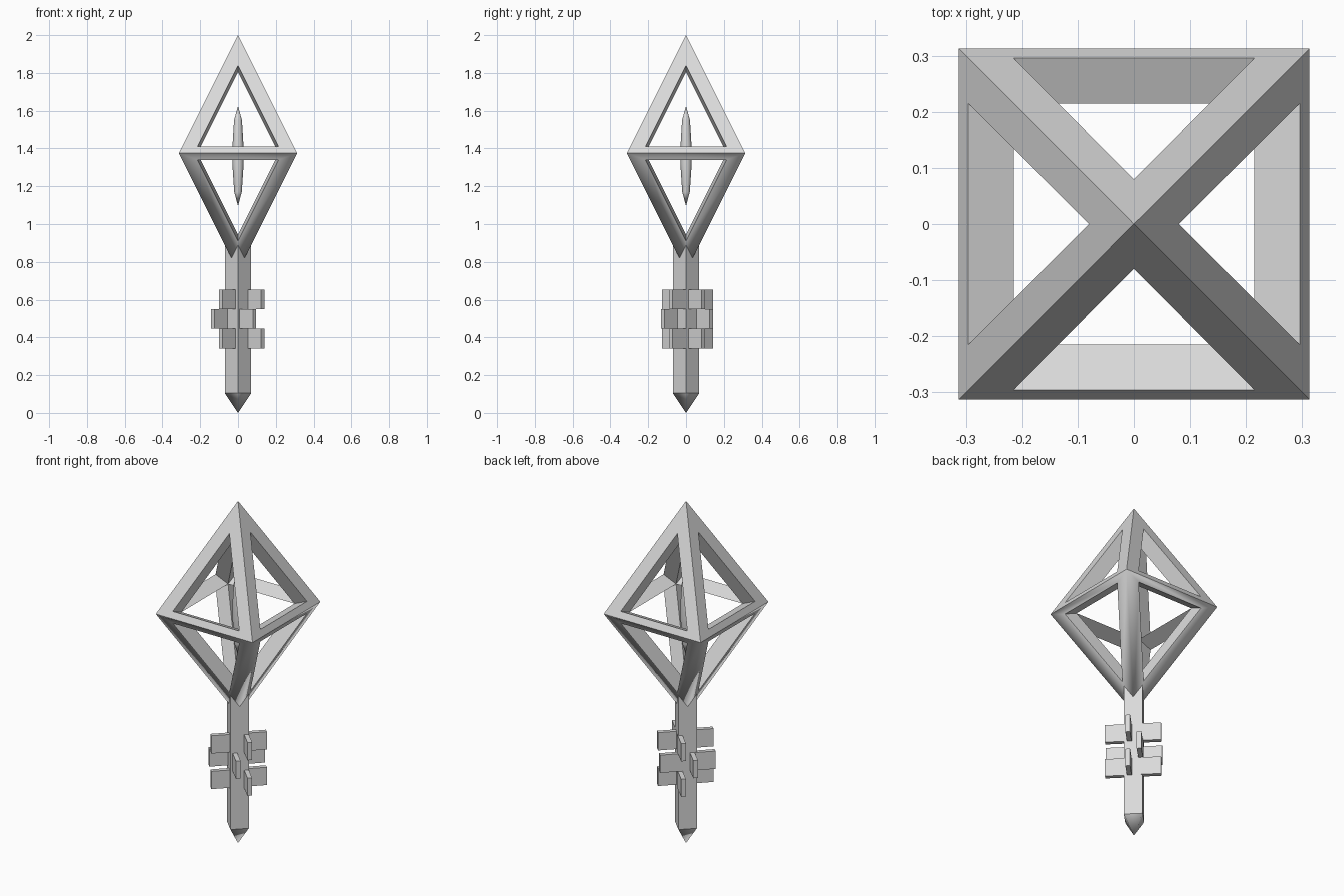
import bpy, bmesh, math
from mathutils import Vector, Matrix

cube = bpy.data.objects.get("Cube")
if cube:
    bpy.data.objects.remove(cube, do_unlink=True)

GREY = (0.7, 0.7, 0.7, 1.0)
mat = bpy.data.materials.new("plain grey")
mat.use_nodes = True
mat.diffuse_color = GREY
bsdf = next(n for n in mat.node_tree.nodes if n.type == 'BSDF_PRINCIPLED')
bsdf.inputs["Base Color"].default_value = GREY


def finish(bm, name):
    bmesh.ops.recalc_face_normals(bm, faces=bm.faces[:])
    mesh = bpy.data.meshes.new(name)
    bm.to_mesh(mesh)
    bm.free()
    mesh.materials.append(mat)
    obj = bpy.data.objects.new(name, mesh)
    bpy.context.collection.objects.link(obj)
    return obj


def lathe(name, profile, sides, smooth):
    """Revolve (radius, z) points around the z axis; radius 0 makes a pole."""
    bm = bmesh.new()
    rings = []
    for r, z in profile:
        if r == 0:
            rings.append([bm.verts.new((0, 0, z))] * sides)
        else:
            rings.append([bm.verts.new((r * math.cos(math.tau * i / sides),
                                        r * math.sin(math.tau * i / sides), z))
                          for i in range(sides)])
    for a, b in zip(rings, rings[1:]):
        for i in range(sides):
            j = (i + 1) % sides
            quad = list(dict.fromkeys((a[i], a[j], b[j], b[i])))
            bm.faces.new(quad).smooth = smooth
    return finish(bm, name)


# Octahedral cage: diamond-section bars between outer and inner octahedron
MID, HALF, RISE, INNER = 1.375, 0.313, 0.625, 0.687
HOLE_X, HOLE_Y, HOLE_Z, TIP_Y, TIP_Z = 0.215, 0.2955, 0.035, 0.08, 0.465

bm = bmesh.new()
cache = {}


def vert(p):
    key = tuple(round(c, 4) for c in p)
    if key not in cache:
        cache[key] = bm.verts.new(p)
    return cache[key]


centre = Vector((0, 0, MID))
soft = set()
for up in (1, -1):
    outer = [Vector((-HALF, -HALF, 0)), Vector((HALF, -HALF, 0)), Vector((0, 0, up * RISE))]
    hole = [Vector((-HOLE_X, -HOLE_Y, up * HOLE_Z)), Vector((HOLE_X, -HOLE_Y, up * HOLE_Z)),
            Vector((0, -TIP_Y, up * TIP_Z))]
    inner = [p * INNER for p in outer]
    for side in range(4):
        rot = Matrix.Rotation(side * math.pi / 2, 3, 'Z')
        o, h, n = [[vert(rot @ p + centre) for p in loop] for loop in (outer, hole, inner)]
        for i in range(3):
            j = (i + 1) % 3
            face = bm.faces.new((o[i], o[j], h[j], h[i]))
            if up < 0:
                face.smooth = True
                soft.add(face)
            bm.faces.new((h[i], h[j], n[j], n[i]))
# Lower outside is shaded soft, every other edge stays crisp
for e in bm.edges:
    e.smooth = all(f in soft for f in e.link_faces)
finish(bm, "cage")

# Floating crystal in the cage
lathe("crystal", [(0, 1.095), (0.02, 1.17), (0.03, 1.32), (0.03, 1.40), (0.021, 1.55), (0, 1.625)],
      8, True)

# Square shaft turned 45 degrees, with a soft pointed end
lathe("shaft", [(0.07, 0.105), (0.07, 0.9), (0, 0.9)], 4, False)
lathe("shaft_tip", [(0, 0), (0.07, 0.105)], 4, True)

# Key teeth: three staggered rows on each of the four shaft faces
# face angle, sideways offset on the outer rows, sideways offset on the middle row
SIDES = [(-45, 0.037, -0.025), (-135, 0.02, -0.04), (45, -0.02, 0.04), (135, -0.04, 0.025)]
NEAR, FAR, THICK, TALL = 0.03, 0.149, 0.025, 0.104
for angle, outer_shift, middle_shift in SIDES:
    for row, z in enumerate((0.394, 0.498, 0.602)):
        shift = middle_shift if row == 1 else outer_shift
        bm = bmesh.new()
        bmesh.ops.create_cube(bm, size=1)
        place = (Matrix.Rotation(math.radians(angle), 4, 'Z')
                 @ Matrix.Translation(((NEAR + FAR) / 2, shift, z))
                 @ Matrix.Diagonal((FAR - NEAR, THICK, TALL, 1)))
        bmesh.ops.transform(bm, matrix=place, verts=bm.verts[:])
        finish(bm, f"tooth_{angle % 360}_{row + 1}")
